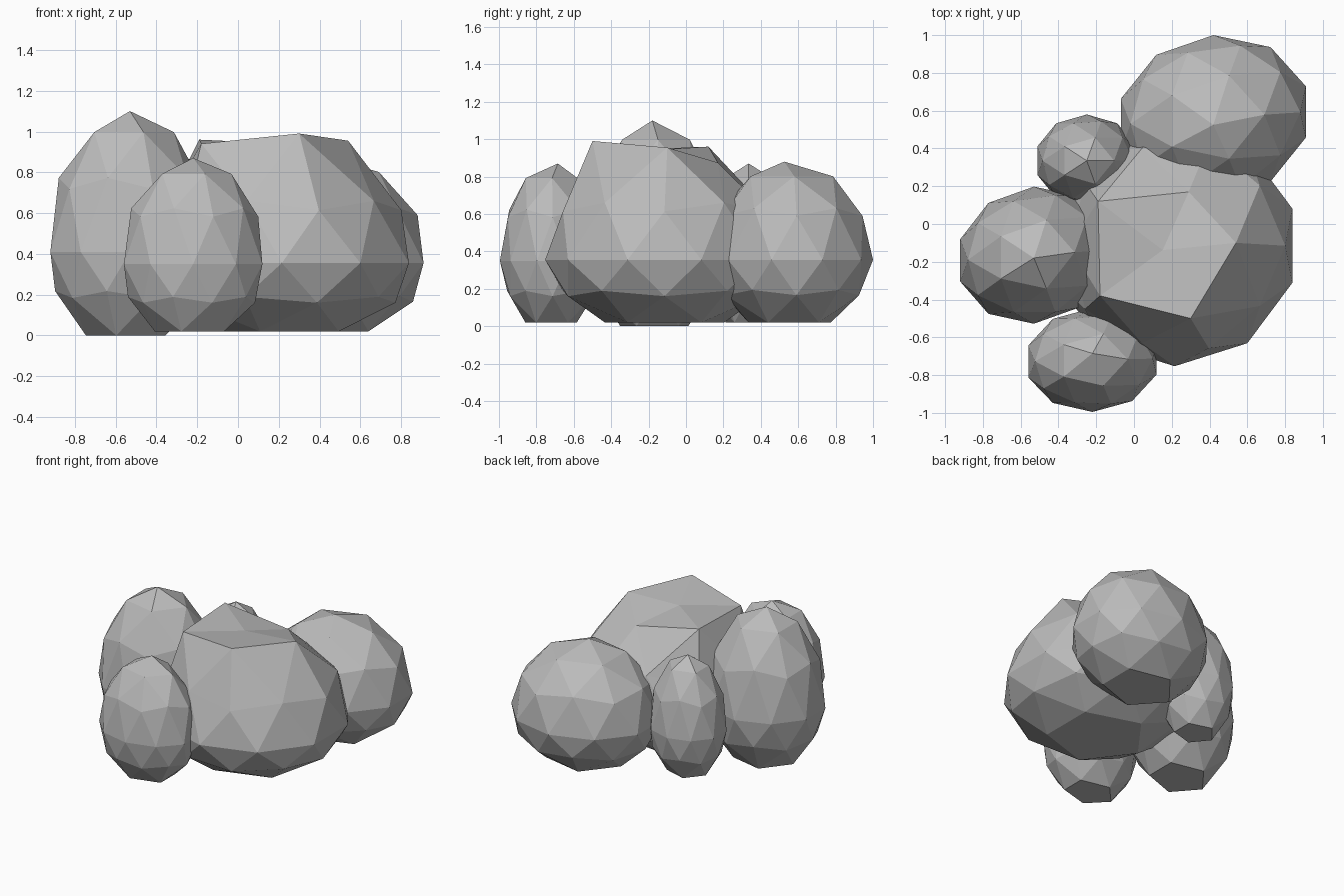
import bpy
import bmesh
from math import atan2, pi

cube = bpy.data.objects.get("Cube")
if cube:
    bpy.data.objects.remove(cube, do_unlink=True)

stone = bpy.data.materials.new("stone_grey")
stone.use_nodes = True
grey = (0.5, 0.5, 0.5, 1)
stone.diffuse_color = grey
stone.node_tree.nodes["Principled BSDF"].inputs["Base Color"].default_value = grey


def boulder(name, centre, radii, top, low, floor=0.02, skew=0, peak_y=0, crown=None):
    """Faceted egg-shaped rock with a flat base; crown lists five corners of a broken top."""
    cx, cy, cz = centre
    bm = bmesh.new()
    bmesh.ops.create_icosphere(bm, subdivisions=2, radius=1)
    for v in bm.verts:
        x, y, z = v.co
        px, py = cx + x * radii[0], cy + (y + skew * x) * radii[1]
        pz = cz + z * (top - cz if z > 0 else low)
        if z < -0.8:
            pz = floor
        elif z > 0.95:
            py += peak_y
            if crown:
                px, py, pz = (sum(axis) / len(crown) for axis in zip(*crown))
        elif crown and z > 0.8:
            px, py, pz = crown[round(atan2(y, x) / (2 * pi / 5)) % 5]
        v.co = (px, py, pz)
    mesh = bpy.data.meshes.new(name)
    bm.to_mesh(mesh)
    bm.free()
    mesh.materials.append(stone)
    bpy.context.collection.objects.link(bpy.data.objects.new(name, mesh))


# Large central rock, its crown falling away at the back
broken_top = [(0.54, -0.1, 0.955), (0.29, 0.17, 0.875), (-0.19, 0.12, 0.96),
              (-0.18, -0.38, 0.94), (0.3, -0.5, 0.99)]
boulder("main_boulder", (0.215, -0.115, 0.355), (0.655, 0.638), 0.935, 0.37, crown=broken_top)

# Four rocks leaning around it
boulder("tall_side_boulder", (-0.53, -0.165, 0.41), (0.41, 0.363), 1.1, 0.43,
        floor=0, skew=0.08, peak_y=-0.015)
boulder("front_boulder", (-0.22, -0.72, 0.35), (0.357, 0.275), 0.87, 0.36, skew=0.03, peak_y=0.035)
boulder("small_back_boulder", (-0.25, 0.335, 0.35), (0.275, 0.245), 0.87, 0.36)
boulder("large_back_boulder", (0.42, 0.56, 0.355), (0.515, 0.44), 0.88, 0.36,
        skew=0.08, peak_y=-0.035)
